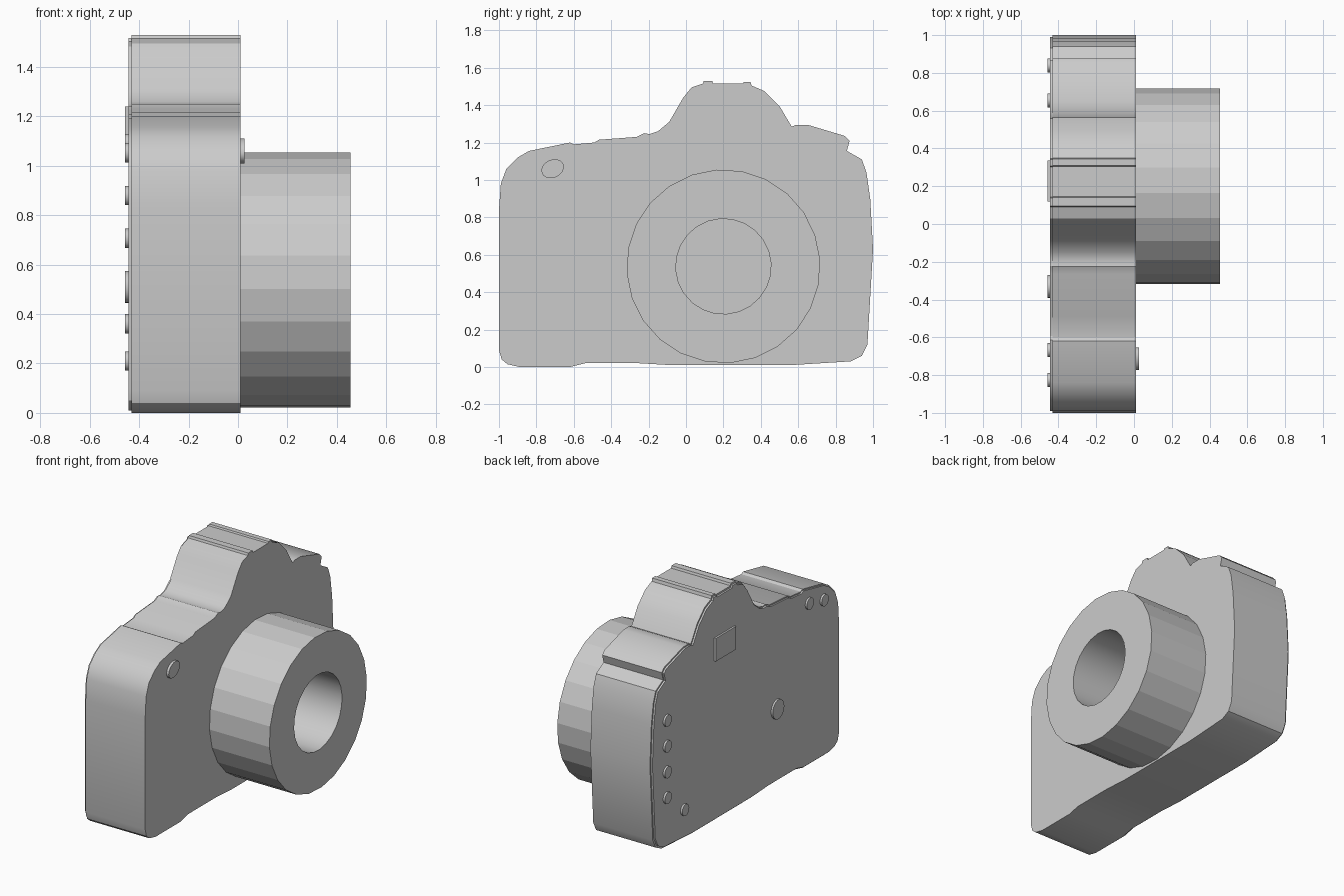
import bpy
import bmesh
from math import cos, sin, pi, radians

default = bpy.data.objects.get("Cube")
if default:
    bpy.data.objects.remove(default, do_unlink=True)

# One plain grey for the whole model
grey = bpy.data.materials.new("plain grey")
grey.use_nodes = True
colour = (0.6, 0.6, 0.6, 1)
grey.diffuse_color = colour
grey.node_tree.nodes["Principled BSDF"].inputs["Base Color"].default_value = colour


def finish(name, bm, smooth_angle=None):
    """Turn a bmesh into a named object with the grey material."""
    bmesh.ops.recalc_face_normals(bm, faces=bm.faces)
    mesh = bpy.data.meshes.new(name)
    bm.to_mesh(mesh)
    bm.free()
    mesh.materials.append(grey)
    obj = bpy.data.objects.new(name, mesh)
    bpy.context.collection.objects.link(obj)
    if smooth_angle is not None:
        bpy.ops.object.select_all(action="DESELECT")
        obj.select_set(True)
        bpy.context.view_layer.objects.active = obj
        bpy.ops.object.shade_smooth_by_angle(angle=radians(smooth_angle))
    return obj


def slab(name, outline, back, front, smooth_angle=None):
    """Extrude a (y, z) outline along x from back to front."""
    bm = bmesh.new()
    face = bm.faces.new([bm.verts.new((back, y, z)) for y, z in outline])
    extruded = bmesh.ops.extrude_face_region(bm, geom=[face])["geom"]
    moved = [v for v in extruded if isinstance(v, bmesh.types.BMVert)]
    bmesh.ops.translate(bm, verts=moved, vec=(front - back, 0, 0))
    return finish(name, bm, smooth_angle)


def ellipse(y, z, wide, high, tilt=0, sides=24, start=0):
    """Points of a tilted ellipse in the (y, z) plane."""
    points = []
    for i in range(sides):
        a = start + 2 * pi * i / sides
        u, v = wide * cos(a), high * sin(a)
        points.append((y + u * cos(tilt) - v * sin(tilt),
                       z + u * sin(tilt) + v * cos(tilt)))
    return points


# Body silhouette: base, left side, finder hump, right shoulder
silhouette = [
    (-1, .09), (-.985, .04), (-.955, .015), (-.89, 0), (-.62, 0), (-.54, .02),
    (-.25, .02), (-.08, .01), (.56, .01), (.88, .03), (.94, .06), (.97, .12),
    (1, .63), (.985, .9), (.965, 1.04), (.94, 1.11), (.86, 1.155),
    (.875, 1.21), (.85, 1.235), (.65, 1.295), (.59, 1.295), (.565, 1.285),
    (.5, 1.395), (.42, 1.475), (.35, 1.505), (.345, 1.525), (.31, 1.525),
    (.305, 1.515), (.145, 1.515), (.14, 1.53), (.095, 1.53), (.09, 1.515),
    (.03, 1.495), (-.015, 1.44), (-.09, 1.31), (-.15, 1.26), (-.195, 1.245),
    (-.225, 1.25), (-.265, 1.23), (-.465, 1.215), (-.49, 1.2), (-.6, 1.19),
    (-.62, 1.2), (-.84, 1.155), (-.9, 1.12), (-.96, 1.06), (-.99, .98),
    (-1, .84),
]
body_back, body_front = -.432, .01
slab("camera_body", silhouette, body_back, body_front, 30)

# Slightly smaller plate closing the back
middle = .7
back_plate = [(y * .99, middle + (z - middle) * .985) for y, z in silhouette]
plate_back = -.444
slab("back_plate", back_plate, plate_back, body_back, 30)

# Lens barrel: a faceted tube with a smooth bore open to the body front
bm = bmesh.new()
lens_y, lens_z, lens_front, sides = .2, .538, .455, 24
rings = []
for x, radius in ((body_front, .518), (lens_front, .518),
                  (lens_front, .255), (body_front, .255)):
    points = ellipse(lens_y, lens_z, radius, radius, sides=sides, start=radians(4))
    rings.append([bm.verts.new((x, y, z)) for y, z in points])
for r in range(3):
    for i in range(sides):
        j = (i + 1) % sides
        face = bm.faces.new((rings[r][i], rings[r][j],
                             rings[r + 1][j], rings[r + 1][i]))
        face.smooth = r == 2
for i in range(sides):
    bm.edges.get((rings[2][i], rings[2][(i + 1) % sides])).smooth = False
finish("lens_barrel", bm)

# Shutter button on the front of the grip
slab("shutter_button", ellipse(-.713, 1.06, .062, .048, radians(25)),
     body_front, .026, 30)

# Small round buttons on the back
button_back = -.457
side_buttons = [(.84, .88 - .173 * i) for i in range(4)]
other_buttons = [(.655, .21), (-.668, 1.09), (-.825, 1.053)]
for n, (y, z) in enumerate(side_buttons + other_buttons, 1):
    slab(f"back_button_{n}", ellipse(y, z, .037, .039),
         button_back, plate_back, 30)

# Larger selector button and the eyepiece window
slab("selector_button", ellipse(-.33, .51, .061, .065),
     button_back, plate_back, 30)
slab("eyepiece", [(.12, 1.085), (.335, 1.085), (.335, 1.24), (.12, 1.24)],
     button_back, plate_back)
